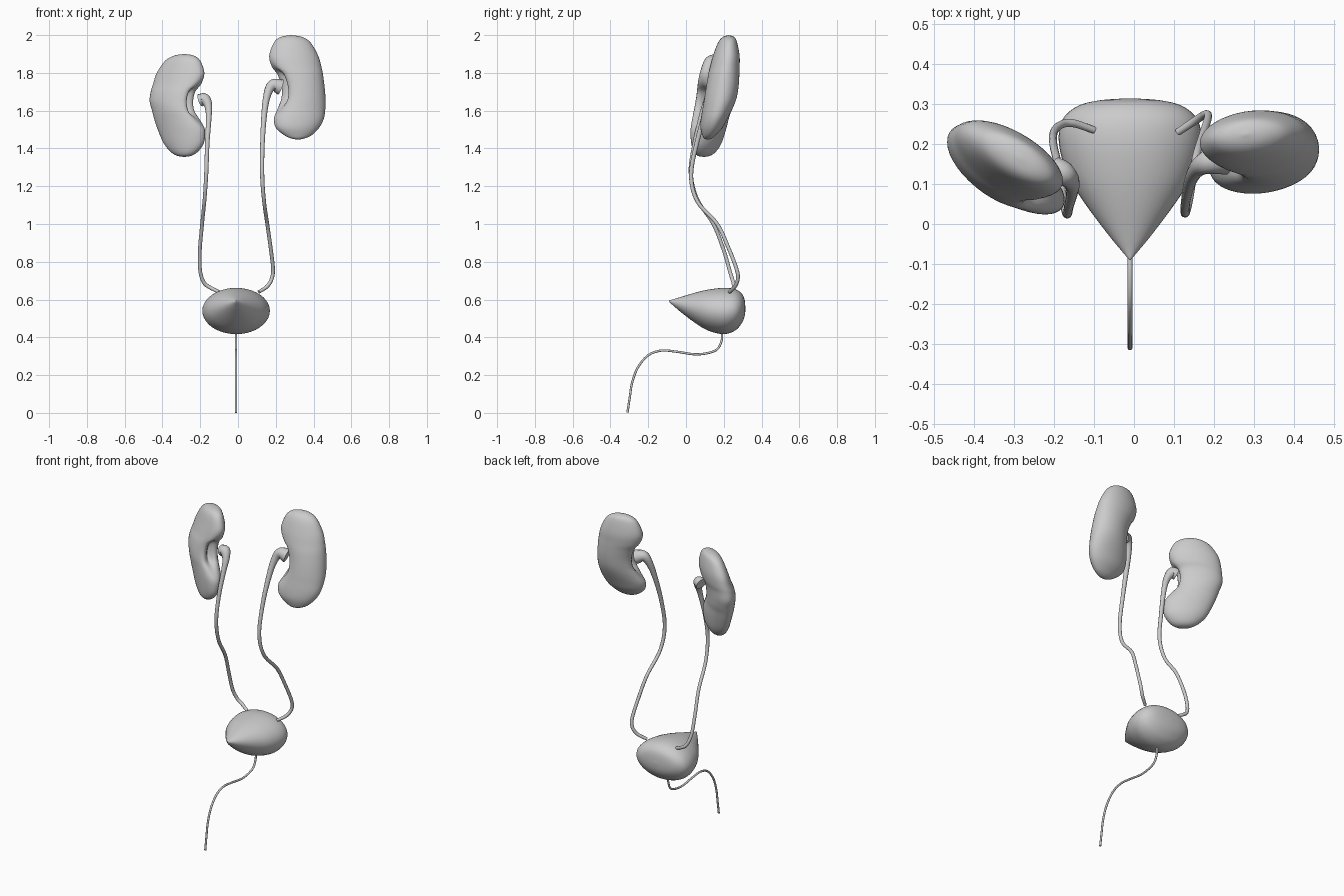
import bpy, bmesh, math
from mathutils import Vector


def smooth_path(rows, n):
    """Catmull-Rom interpolation through rows of numbers."""
    rows = [Vector(r) for r in rows]
    out = []
    for i in range(len(rows) - 1):
        a, b = rows[max(i - 1, 0)], rows[i]
        c, d = rows[i + 1], rows[min(i + 2, len(rows) - 1)]
        for k in range(n):
            t = k / n
            out.append(0.5 * (2 * b + (c - a) * t + (2 * a - 5 * b + 4 * c - d) * t * t
                              + (3 * b - a - 3 * c + d) * t ** 3))
    return out + [rows[-1]]


def loft(name, rings):
    """Skin closed rings; first and last rings collapse to poles."""
    bm = bmesh.new()
    n = len(rings[0])
    loops = [[bm.verts.new(p) for p in r] for r in rings[1:-1]]
    for a, b in zip(loops, loops[1:]):
        for i in range(n):
            bm.faces.new((a[i], a[(i + 1) % n], b[(i + 1) % n], b[i]))
    for ring, loop in ((rings[0], loops[0]), (rings[-1], loops[-1])):
        pole = bm.verts.new(ring[0])
        for i in range(n):
            bm.faces.new((loop[i], loop[(i + 1) % n], pole))
    bmesh.ops.recalc_face_normals(bm, faces=bm.faces)
    for f in bm.faces:
        f.smooth = True
    me = bpy.data.meshes.new(name)
    bm.to_mesh(me)
    bm.free()
    ob = bpy.data.objects.new(name, me)
    bpy.context.collection.objects.link(ob)
    return ob


def kidney(name, slope, stations):
    """Stations: z, inner x, outer x, y centre, half depth, hilum dent."""
    rings = []
    for z, xi, xo, yc, dep, dent in smooth_path(stations, 4):
        mid, hw = (xi + xo) / 2, (xi - xo) / 2
        ring = []
        for i in range(40):
            a = 2 * math.pi * i / 40 - math.pi
            k = 1 - max(dent, 0) * math.exp(-((a + 0.3) / 0.42) ** 2)
            dx = hw * math.cos(a) * k
            ring.append((mid + dx, yc + dep * math.sin(a) * k + slope * dx, z))
        rings.append(ring)
    loft(name, rings)


def tube(name, pts):
    """Tapered tube; points are x, y, z, radius."""
    path = smooth_path([Vector(p) for p in pts], 6)
    cu = bpy.data.curves.new(name, 'CURVE')
    cu.dimensions = '3D'
    cu.bevel_depth = 1.0
    cu.bevel_resolution = 4
    cu.use_fill_caps = True
    sp = cu.splines.new('POLY')
    sp.points.add(len(path) - 1)
    for p, q in zip(sp.points, path):
        p.co = (q[0], q[1], q[2], 1)
        p.radius = q[3]
    ob = bpy.data.objects.new(name, cu)
    bpy.context.collection.objects.link(ob)
    bpy.ops.object.select_all(action='DESELECT')
    ob.select_set(True)
    bpy.context.view_layer.objects.active = ob
    bpy.ops.object.convert(target='MESH')
    bpy.ops.object.shade_smooth_by_angle(angle=math.radians(50))


# Lower kidney (negative x)
kidney("kidney_low", -0.45, [
    (1.900, -.285, -.285, .165, 0, 0), (1.892, -.235, -.335, .165, .035, 0),
    (1.865, -.20, -.385, .165, .055, 0), (1.80, -.178, -.43, .165, .072, 0),
    (1.74, -.19, -.45, .16, .08, .1), (1.70, -.215, -.462, .155, .082, .4),
    (1.65, -.225, -.468, .15, .085, .5), (1.60, -.22, -.455, .14, .085, .45),
    (1.56, -.20, -.445, .13, .08, .15), (1.50, -.175, -.425, .118, .075, 0),
    (1.43, -.18, -.395, .108, .065, 0), (1.385, -.21, -.36, .10, .05, 0),
    (1.362, -.245, -.325, .095, .03, 0), (1.355, -.285, -.285, .095, 0, 0)])

# Higher kidney (positive x)
kidney("kidney_high", 0.08, [
    (2.0, .28, .28, .225, 0, 0), (1.99, .225, .34, .225, .03, 0),
    (1.96, .19, .385, .22, .05, 0), (1.89, .165, .425, .213, .07, 0),
    (1.83, .175, .442, .205, .078, .1), (1.79, .198, .45, .20, .082, .4),
    (1.73, .218, .458, .193, .085, .5), (1.67, .218, .463, .183, .085, .5),
    (1.62, .205, .463, .17, .08, .2), (1.56, .19, .455, .15, .07, 0),
    (1.51, .20, .43, .135, .058, 0), (1.47, .245, .39, .122, .035, 0),
    (1.452, .285, .35, .115, .018, 0), (1.447, .32, .32, .115, 0, 0)])

# Ureters, flared at the kidney end
tube("ureter_low", [
    (-.20, .135, 1.655, .034), (-.175, .125, 1.66, .03), (-.157, .105, 1.625, .021),
    (-.155, .08, 1.56, .015), (-.163, .045, 1.42, .012), (-.168, .025, 1.27, .011),
    (-.177, .06, 1.13, .010), (-.19, .145, 1.0, .010), (-.202, .20, .86, .010),
    (-.20, .232, .75, .010), (-.18, .25, .69, .010), (-.15, .252, .665, .010),
    (-.10, .235, .64, .009)])
tube("ureter_high", [
    (.225, .165, 1.725, .042), (.185, .155, 1.735, .031), (.16, .14, 1.70, .022),
    (.142, .11, 1.61, .016), (.130, .06, 1.44, .012), (.128, .027, 1.26, .011),
    (.138, .06, 1.12, .010), (.155, .165, 1.0, .010), (.172, .222, .88, .010),
    (.185, .265, .77, .010), (.18, .275, .715, .010), (.155, .26, .67, .010),
    (.11, .23, .64, .009)])

# Bladder: rings along y (y, half width, bottom z, top z)
bladder = smooth_path([
    (-.09, 0, .594, .594), (-.085, .006, .584, .597), (-.065, .023, .566, .602),
    (-.03, .052, .536, .613), (.05, .112, .475, .637), (.12, .155, .435, .653),
    (.20, .178, .417, .662), (.26, .170, .436, .655), (.295, .132, .475, .632),
    (.310, .075, .51, .60), (.315, 0, .55, .55)], 4)
loft("bladder", [[(-.01 + w * math.cos(a), y, (b + t) / 2 + (t - b) / 2 * math.sin(a))
                  for a in (2 * math.pi * i / 40 for i in range(40))]
                 for y, w, b, t in bladder])

# Urethra
tube("urethra", [
    (-.01, y, z, .006) for y, z in (
        (.19, .44), (.188, .38), (.155, .33), (.06, .31), (-.05, .324), (-.13, .33),
        (-.20, .305), (-.255, .24), (-.285, .16), (-.298, .08), (-.31, .001))])
